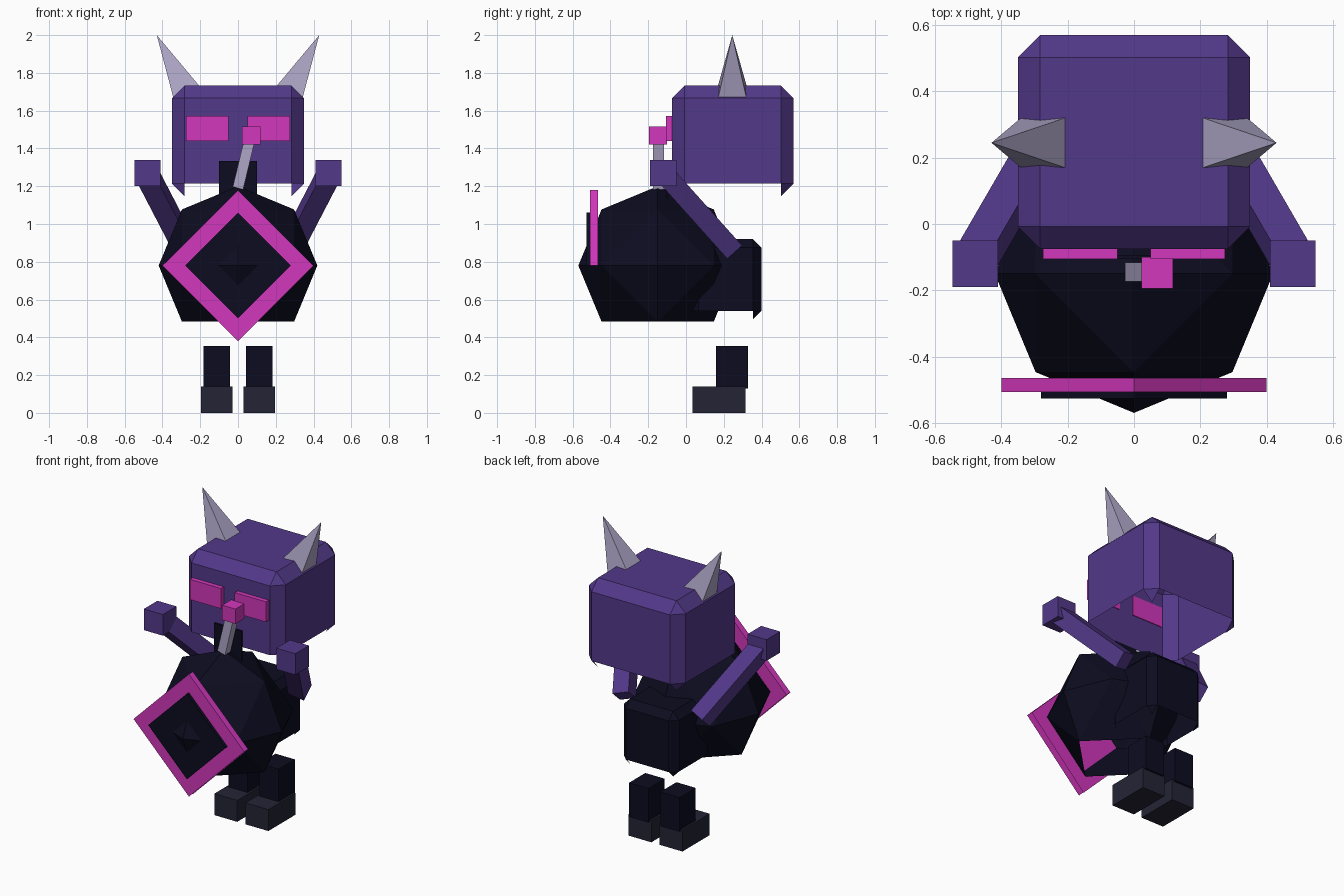
import bpy, bmesh, math
from itertools import product
from mathutils import Matrix, Vector

cube = bpy.data.objects.get("Cube")
if cube:
    bpy.data.objects.remove(cube, do_unlink=True)


def material(name, hex_code):
    """Flat material from an sRGB hex code, stored as linear values."""
    srgb = [int(hex_code[i:i + 2], 16) / 255 for i in (0, 2, 4)]
    colour = [c / 12.92 if c <= 0.04045 else ((c + 0.055) / 1.055) ** 2.4 for c in srgb] + [1]
    mat = bpy.data.materials.new(name)
    mat.use_nodes = True
    mat.diffuse_color = colour
    mat.node_tree.nodes["Principled BSDF"].inputs["Base Color"].default_value = colour
    return mat


purple = material("purple", "523889")
pink = material("pink", "D237BC")
navy = material("dark navy", "0C0C20")
slate = material("slate", "242436")
horn_grey = material("horn grey", "ADA6C6")


def finish(name, bm, mat):
    mesh = bpy.data.meshes.new(name)
    bm.to_mesh(mesh)
    bm.free()
    mesh.materials.append(mat)
    obj = bpy.data.objects.new(name, mesh)
    bpy.context.collection.objects.link(obj)
    return obj


def span_matrix(low, high):
    low, high = Vector(low), Vector(high)
    return Matrix.Translation((low + high) / 2) @ Matrix.Diagonal((high - low).to_4d())


def box(name, low, high, mat):
    bm = bmesh.new()
    bmesh.ops.create_cube(bm, size=1, matrix=span_matrix(low, high))
    return finish(name, bm, mat)


def beam(name, start, end, width, mat):
    """Square bar between two points."""
    start, end = Vector(start), Vector(end)
    d = (end - start).normalized()
    a = d.cross(Vector((1, 0, 0))).normalized()
    b = d.cross(a)
    frame = Matrix((a, b, d)).transposed().to_4x4()
    size = Matrix.Diagonal((width, width, (end - start).length, 1))
    bm = bmesh.new()
    bmesh.ops.create_cube(bm, size=1, matrix=Matrix.Translation((start + end) / 2) @ frame @ size)
    bmesh.ops.recalc_face_normals(bm, faces=bm.faces)
    return finish(name, bm, mat)


def chamfered_shell(name, low, high, chamfer, mat):
    """Chamfered box open underneath, keeping the two rear corner tips."""
    bm = bmesh.new()
    bmesh.ops.create_cube(bm, size=1, matrix=span_matrix(low, high))
    bmesh.ops.bevel(bm, geom=bm.edges[:], offset=chamfer, segments=1, affect='EDGES')
    bm.normal_update()
    under = [f for f in bm.faces if f.normal.z < -0.1
             and not (len(f.verts) == 3 and f.normal.y > 0.1)]
    bmesh.ops.delete(bm, geom=under, context='FACES')
    return finish(name, bm, mat)


def diamond(name, radius, front, back, mat):
    """Upright diamond plate, open along its lower edges."""
    bm = bmesh.new()
    place = Matrix.Translation((0, (front + back) / 2, 0.78)) @ Matrix.Rotation(math.pi / 2, 4, 'X')
    bmesh.ops.create_cone(bm, cap_ends=True, segments=4, radius1=radius, radius2=radius,
                          depth=back - front, matrix=place)
    bm.normal_update()
    lower = [f for f in bm.faces if f.normal.z < -0.1]
    bmesh.ops.delete(bm, geom=lower, context='FACES')
    return finish(name, bm, mat)


# Head and eyes
chamfered_shell("head", (-0.35, -0.075, 1.147), (0.35, 0.57, 1.733), 0.067, purple)
for side, label in ((-1, "right"), (1, "left")):
    x0, x1 = sorted((side * 0.05, side * 0.275))
    box(label + "_eye", (x0, -0.105, 1.44), (x1, -0.07, 1.572), pink)

# Round faceted body, open at the bottom
bm = bmesh.new()
for p in product((-1, 0, 1), repeat=3):
    if 0 < sum(map(abs, p)) < 3:
        bm.verts.new(Vector(p).normalized() * 0.42 + Vector((0, -0.15, 0.78)))
bmesh.ops.convex_hull(bm, input=bm.verts[:])
bmesh.ops.delete(bm, geom=[min(bm.verts, key=lambda v: v.co.z)], context='VERTS')
bm.normal_update()
finish("body", bm, navy)

# Backpack, neck plate and chest emblem
chamfered_shell("backpack", (-0.2, 0.02, 0.495), (0.2, 0.4, 0.92), 0.045, navy)
box("neck_plate", (-0.1, -0.105, 1.12), (0.1, -0.095, 1.333), navy)
diamond("emblem_frame", 0.4, -0.507, -0.465, pink)
diamond("emblem_centre", 0.28, -0.527, -0.5, navy)

# Tilted stick with a cube on its end
beam("stick", (0, -0.145, 1.19), (0.06, -0.145, 1.44), 0.057, horn_grey)
box("stick_tip", (0.022, -0.195, 1.42), (0.118, -0.1, 1.517), pink)

# Paired limbs and horns
for side, label in ((-1, "right"), (1, "left")):
    beam(label + "_arm", (side * 0.475, -0.1, 1.25), (side * 0.275, 0.245, 0.865), 0.105, purple)
    parts = (("hand", (0.41, -0.19, 1.2), (0.547, -0.05, 1.338), purple),
             ("leg", (0.043, 0.16, 0.13), (0.182, 0.327, 0.353), navy),
             ("boot", (0.03, 0.035, 0), (0.195, 0.315, 0.14), slate))
    for part, low, high, mat in parts:
        x0, x1 = sorted((side * low[0], side * high[0]))
        box(f"{label}_{part}", (x0, *low[1:]), (x1, *high[1:]), mat)

    base, tip = Vector((side * 0.275, 0.245, 1.701)), Vector((side * 0.43, 0.245, 2.0))
    tilt = Matrix.Rotation(side * math.atan2(abs(tip.x - base.x), tip.z - base.z), 4, 'Y')
    bm = bmesh.new()
    bmesh.ops.create_cone(bm, cap_ends=True, segments=4, radius1=0.106, radius2=0,
                          depth=(tip - base).length,
                          matrix=Matrix.Translation((base + tip) / 2) @ tilt
                          @ Matrix.Rotation(math.pi / 4, 4, 'Z'))
    bmesh.ops.remove_doubles(bm, verts=bm.verts[:], dist=0.0001)
    finish(label + "_horn", bm, horn_grey)
